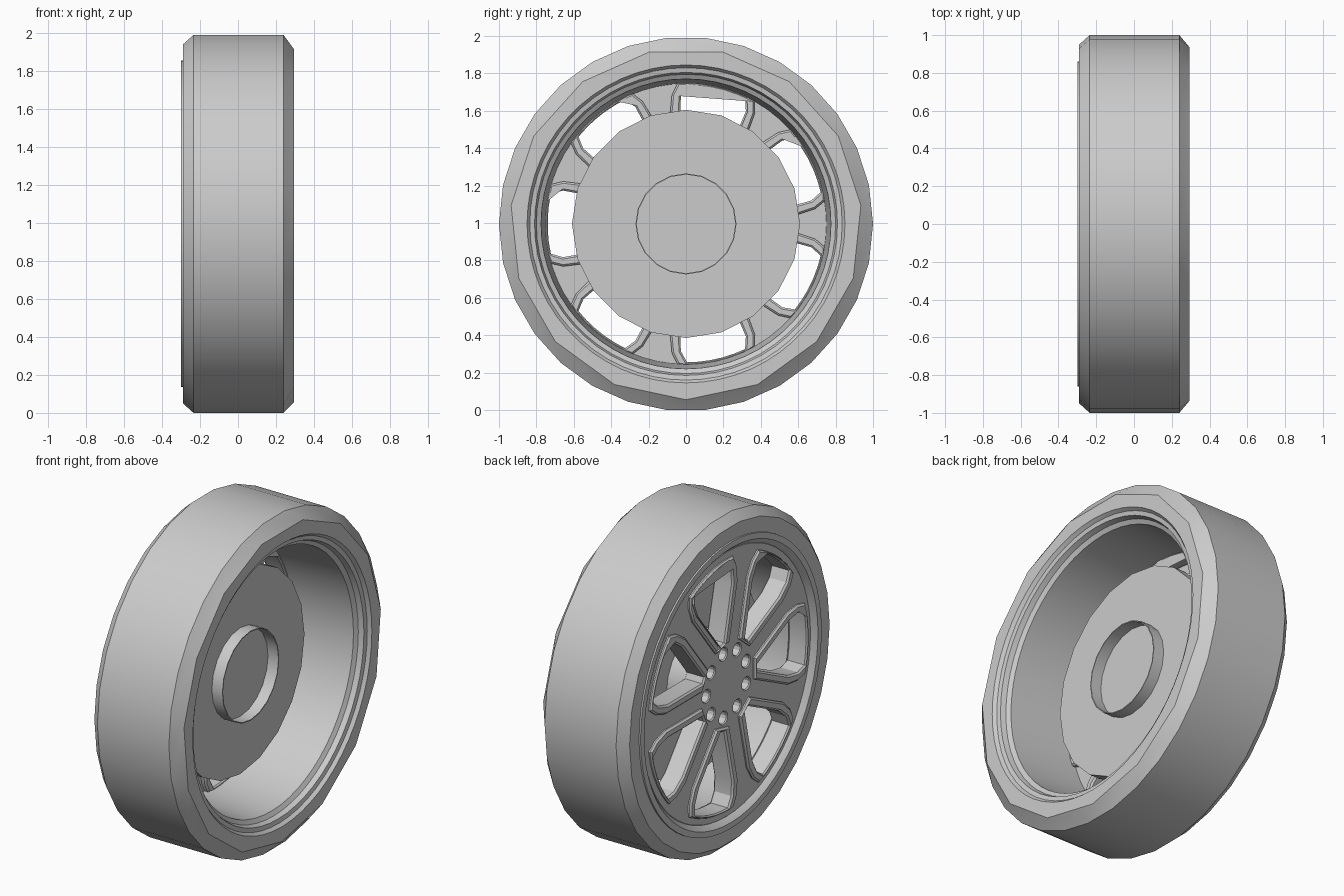
import bpy, bmesh
from math import pi, sin, cos, atan2, hypot, radians

if "Cube" in bpy.data.objects:
    bpy.data.objects.remove(bpy.data.objects["Cube"])

CZ = 0.995      # axle height
SPOKES = 7
WEDGE = 2 * pi / SPOKES

grey = bpy.data.materials.new("plain_grey")
grey.use_nodes = True
grey.diffuse_color = (0.6, 0.6, 0.6, 1)
grey.node_tree.nodes["Principled BSDF"].inputs["Base Color"].default_value = (0.6, 0.6, 0.6, 1)


def finish(ob, angle=30):
    bpy.ops.object.select_all(action='DESELECT')
    ob.select_set(True)
    bpy.context.view_layer.objects.active = ob
    ob.data.materials.clear()
    ob.data.materials.append(grey)
    bpy.ops.object.shade_smooth_by_angle(angle=radians(angle))


def bridge(bm, a, b):
    """Skin two rings given as (verts, start angle), even with unequal counts."""
    (va, pa), (vb, pb) = a, b
    n, m = len(va), len(vb)
    if n == m and pa == pb:
        for i in range(n):
            bm.faces.new((va[i], va[(i + 1) % n], vb[(i + 1) % n], vb[i]))
        return
    i = j = 0
    while i < n or j < m:
        next_a = pa + 2 * pi * (i + 0.5) / n
        next_b = pb + 2 * pi * (j + 0.5) / m
        if j >= m or (i < n and next_a <= next_b):
            bm.faces.new((va[i % n], va[(i + 1) % n], vb[j % m]))
            i += 1
        else:
            bm.faces.new((va[i % n], vb[(j + 1) % m], vb[j % m]))
            j += 1


def lathe(name, rings, sides, closed=True):
    """Revolve (x, radius[, sides, start degrees]) rings about the axle."""
    bm = bmesh.new()
    loops = []
    for x, r, *extra in rings:
        n, deg = extra if extra else (sides, 0)
        p = radians(deg)
        loops.append(([bm.verts.new((x, r * cos(p + 2 * pi * k / n), CZ + r * sin(p + 2 * pi * k / n)))
                       for k in range(n)], p))
    for a, b in zip(loops, loops[1:]):
        bridge(bm, a, b)
    if closed:
        bridge(bm, loops[-1], loops[0])
    else:
        bm.faces.new(loops[0][0])
        bm.faces.new(loops[-1][0])
    bmesh.ops.recalc_face_normals(bm, faces=bm.faces)
    me = bpy.data.meshes.new(name)
    bm.to_mesh(me)
    bm.free()
    ob = bpy.data.objects.new(name, me)
    bpy.context.collection.objects.link(ob)
    finish(ob)


def cutout(name, outlines, x0, x1, bevel):
    """Flat plate with holes, filled between outlines and spanning x0 to x1."""
    cu = bpy.data.curves.new(name, 'CURVE')
    cu.dimensions = '2D'
    cu.fill_mode = 'BOTH'
    cu.extrude = (x1 - x0) / 2 - bevel
    cu.bevel_depth = bevel
    cu.bevel_resolution = 0
    cu.offset = -bevel
    for pts in outlines:
        sp = cu.splines.new('POLY')
        sp.points.add(len(pts) - 1)
        for p, (a, b) in zip(sp.points, pts):
            p.co = (a, b, 0, 1)
        sp.use_cyclic_u = True
    ob = bpy.data.objects.new(name, cu)
    bpy.context.collection.objects.link(ob)
    ob.rotation_euler = (pi / 2, 0, pi / 2)
    ob.location = ((x0 + x1) / 2, 0, CZ)
    bpy.ops.object.select_all(action='DESELECT')
    ob.select_set(True)
    bpy.context.view_layer.objects.active = ob
    bpy.ops.object.convert(target='MESH')
    finish(bpy.context.object, 25)


def circle(r, n, ca=0, cb=0):
    return [(ca + r * cos(2 * pi * k / n), cb + r * sin(2 * pi * k / n)) for k in range(n)]


def windows(edge):
    """Window outlines from (distance along spoke, half width of spoke) points."""
    half = [(hypot(t, w), WEDGE / 2 - atan2(w, t)) for t, w in edge]
    r, th = half[-1]
    arc = [(r, th * s) for s in (0.6, 0.2, -0.2, -0.6)]
    polar = half + arc + [(q, -a) for q, a in reversed(half)]
    return [[(q * cos(a + WEDGE * (k + 0.5)), q * sin(a + WEDGE * (k + 0.5))) for q, a in polar]
            for k in range(SPOKES)]


# Tyre, with a coarser shoulder on the inboard side
lathe("tyre", [(-0.29, 0.85, 60, 0), (-0.29, 0.95), (-0.235, 1.0), (0.24, 1.0),
               (0.295, 0.94, 15, 6), (0.295, 0.85, 60, 0)], 30)

# Rim barrel with stepped lips
lathe("rim", [(-0.28, 0.86), (-0.3, 0.86), (-0.3, 0.825), (-0.275, 0.80), (-0.2, 0.75),
              (0.225, 0.775), (0.24, 0.80), (0.27, 0.81), (0.275, 0.835), (0.295, 0.85)], 60)

# Spoke plate, pierced by windows and lug holes
opening = [(0.25, 0.10), (0.58, 0.10), (0.67, 0.125), (0.72, 0.17)]
border = [(0.25, 0.05), (0.60, 0.05), (0.69, 0.08), (0.745, 0.125)]
lugs = [circle(0.036, 12, *c) for c in circle(0.195, 9)]
cutout("spoke_plate", [circle(0.80, 60)] + windows(opening) + lugs, -0.272, -0.19, 0.006)

# Raised border round each window, leaving a forked groove on each spoke
cutout("window_borders", windows(opening) + windows(border), -0.29, -0.16, 0.01)

# Brake disc, hub and open collar
lathe("hub", [(-0.2, 0.27), (-0.05, 0.27)], 20, closed=False)
lathe("brake_disc", [(-0.06, 0.61), (0.015, 0.61)], 20, closed=False)
lathe("hub_collar", [(0.0, 0.27), (0.085, 0.27), (0.085, 0.264), (0.0, 0.264)], 20)
